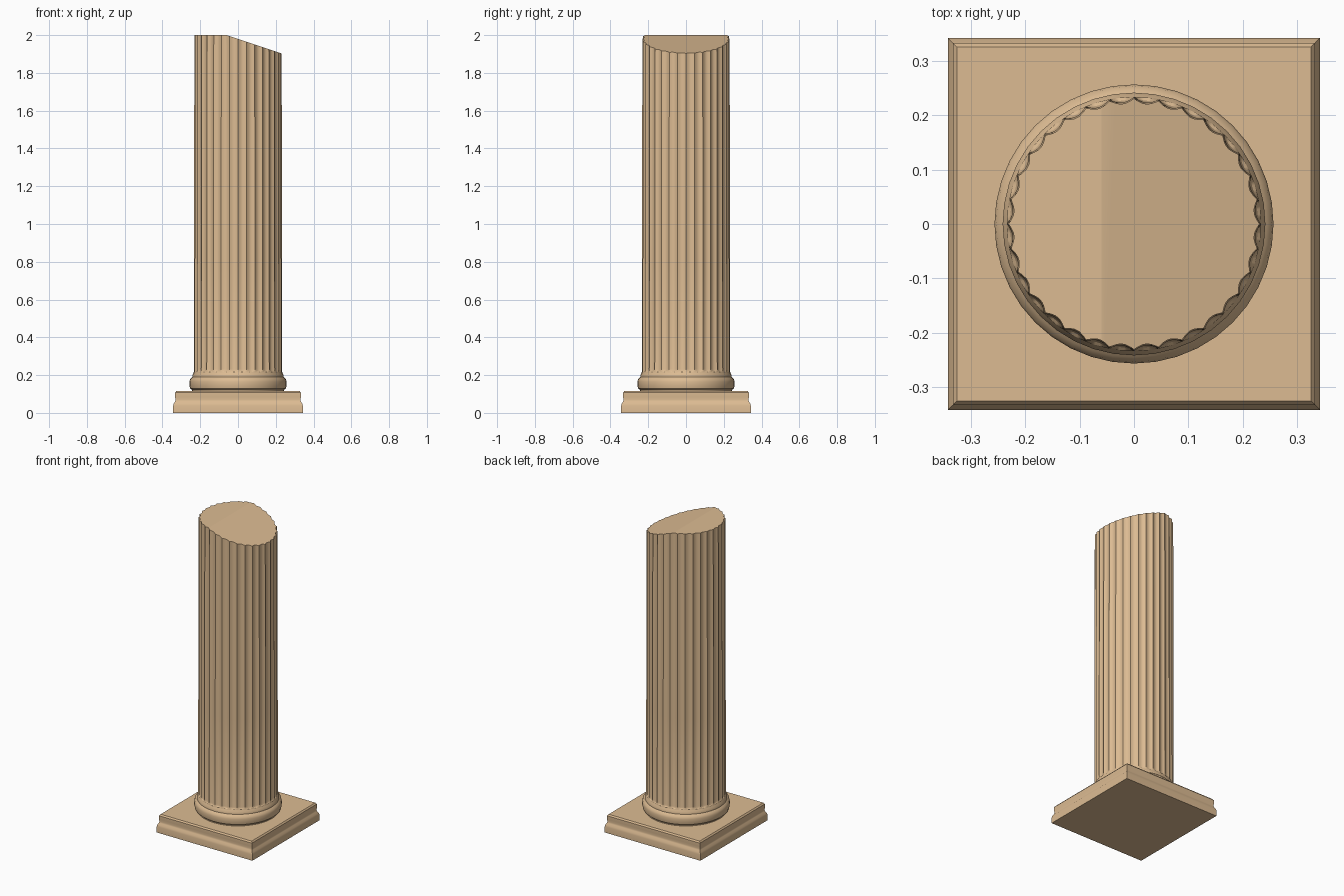
import bpy, bmesh, math
from mathutils import Vector

if "Cube" in bpy.data.objects:
    bpy.data.objects.remove(bpy.data.objects["Cube"])

stone = bpy.data.materials.new("tan stone")
stone.diffuse_color = (0.72, 0.50, 0.29, 1)
stone.use_nodes = True
stone.node_tree.nodes["Principled BSDF"].inputs["Base Color"].default_value = stone.diffuse_color


def loft(name, rings, trim=None, angle=35):
    """Skin a stack of equal-length point rings and cap both ends."""
    bm = bmesh.new()
    loops = [[bm.verts.new(p) for p in ring] for ring in rings]
    n = len(loops[0])
    for a, b in zip(loops, loops[1:]):
        for i in range(n):
            j = (i + 1) % n
            bm.faces.new((a[i], a[j], b[j], b[i]))
    bm.faces.new(loops[0][::-1])
    bm.faces.new(loops[-1])
    if trim:
        trim(bm)
    bmesh.ops.recalc_face_normals(bm, faces=bm.faces)
    me = bpy.data.meshes.new(name)
    bm.to_mesh(me)
    bm.free()
    me.materials.append(stone)
    ob = bpy.data.objects.new(name, me)
    bpy.context.collection.objects.link(ob)
    bpy.ops.object.select_all(action='DESELECT')
    ob.select_set(True)
    bpy.context.view_layer.objects.active = ob
    bpy.ops.object.shade_smooth_by_angle(angle=math.radians(angle))
    return ob


def square(h, z):
    return [(-h, -h, z), (h, -h, z), (h, h, z), (-h, h, z)]


def circle(r, z, n=40):
    return [(r * math.cos(2 * math.pi * i / n), r * math.sin(2 * math.pi * i / n), z)
            for i in range(n)]


# square plinth with a moulded edge
loft("plinth", [square(h, z) for h, z in [
    (0.343, 0), (0.343, 0.038), (0.340, 0.05), (0.333, 0.06),
    (0.331, 0.07), (0.333, 0.085), (0.333, 0.107), (0.326, 0.116)]])

# round base moulding
loft("base_ring", [circle(r, z) for r, z in [
    (0.244, 0.114), (0.244, 0.122), (0.254, 0.130), (0.257, 0.145), (0.257, 0.165),
    (0.254, 0.178), (0.245, 0.187), (0.242, 0.190), (0.242, 0.200), (0.236, 0.210),
    (0.234, 0.217), (0.225, 0.219)]])

# fluted shaft
FLUTES, STEPS = 32, 5


def fluted(r, depth, z):
    n = FLUTES * STEPS
    ring = []
    for i in range(n):
        a = 2 * math.pi * i / n
        d = r - depth * math.sin(math.pi * (i % STEPS) / STEPS)
        ring.append((d * math.cos(a), d * math.sin(a), z))
    return ring


def broken_top(bm):
    # slanted break across the top, falling towards +x
    cut = bmesh.ops.bisect_plane(
        bm, geom=bm.verts[:] + bm.edges[:] + bm.faces[:],
        plane_co=Vector((-0.06, 0, 2.0)),
        plane_no=Vector((0.095, 0, 0.285)).normalized(), clear_outer=True)
    edges = [g for g in cut["geom_cut"] if isinstance(g, bmesh.types.BMEdge)]
    rim = [e for e in edges if len(e.link_faces) == 1]
    bmesh.ops.contextual_create(bm, geom=[e for e in edges] if len(rim) < 3 else
                                list({e for e in edges}))


loft("shaft", [fluted(r, d, z) for r, d, z in [
    (0.234, 0.0, 0.205), (0.234, 0.0, 0.217), (0.234, 0.006, 0.222),
    (0.234, 0.009, 0.232), (0.2335, 0.009, 0.8), (0.232, 0.009, 1.4),
    (0.231, 0.009, 2.0)]], broken_top, 30)
